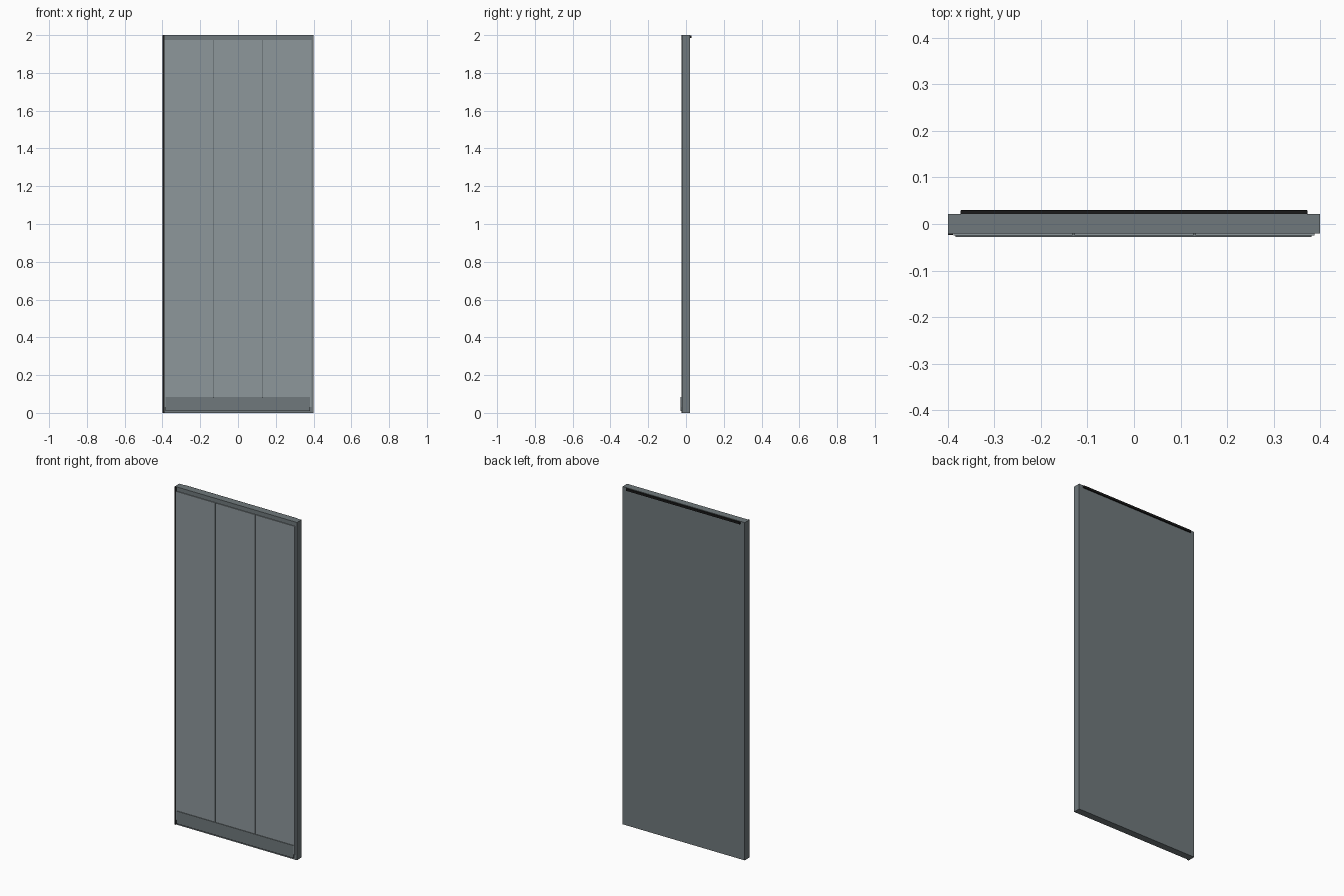
import bpy

if "Cube" in bpy.data.objects:
    bpy.data.objects.remove(bpy.data.objects["Cube"])


def material(name, color):
    m = bpy.data.materials.new(name)
    m.diffuse_color = color
    m.use_nodes = True
    m.node_tree.nodes["Principled BSDF"].inputs["Base Color"].default_value = m.diffuse_color
    return m


def box(name, x, y, z, mat, bevel=0.0):
    bpy.ops.mesh.primitive_cube_add(
        size=1, location=[(a + b) / 2 for a, b in (x, y, z)])
    ob = bpy.context.object
    ob.name = name
    ob.scale = [b - a for a, b in (x, y, z)]
    bpy.ops.object.transform_apply(location=False, rotation=False, scale=True)
    ob.data.materials.append(mat)
    if bevel:
        mod = ob.modifiers.new("soft_edges", "BEVEL")
        mod.width = bevel
        mod.segments = 2
    return ob


frame_grey = material("frame_grey", (0.16, 0.19, 0.20, 1))
face_grey = material("face_grey", (0.27, 0.31, 0.33, 1))
rubber = material("black_rubber", (0.01, 0.01, 0.01, 1))

# Main slab
box("door_slab", (-0.4, 0.4), (-0.02, 0.022), (0, 2), frame_grey)

# Three face boards with narrow grooves between them
edges = (-0.39, -0.13, 0.13, 0.39)
for i in range(3):
    box(f"face_board_{i + 1}", (edges[i] + 0.002, edges[i + 1] - 0.002),
        (-0.0245, -0.019), (0.03, 1.975), face_grey)

# Kick plate along the bottom
box("kick_plate", (-0.384, 0.382), (-0.028, -0.019), (0.01, 0.085),
    frame_grey, 0.001)

# Black seals: front left edge and top of the back
box("edge_seal", (-0.4, -0.389), (-0.024, -0.019), (0.0, 2.0), rubber)
box("top_seal", (-0.373, 0.373), (0.021, 0.03), (1.984, 1.998), rubber, 0.002)
